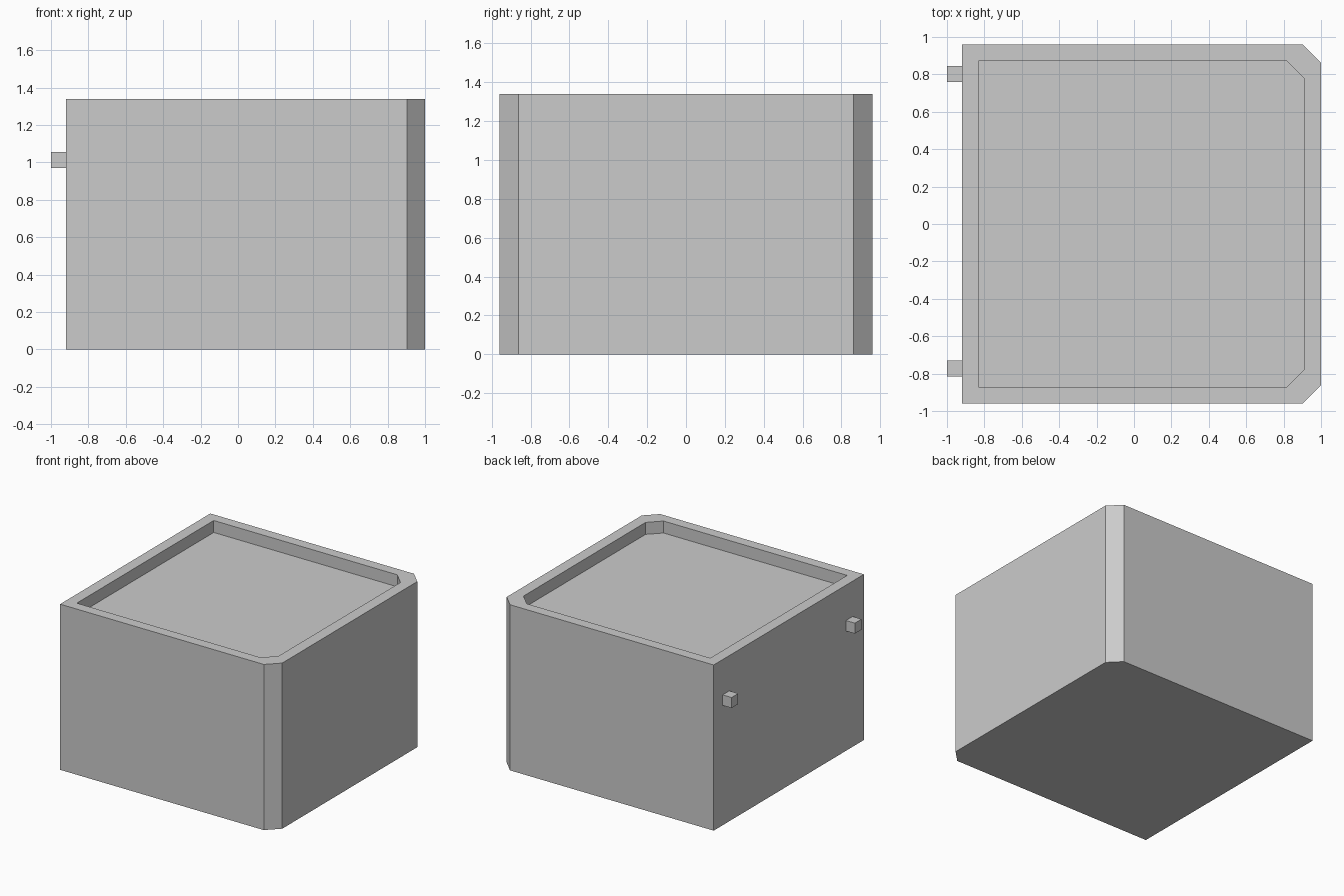
import bpy
import bmesh

if "Cube" in bpy.data.objects:
    bpy.data.objects.remove(bpy.data.objects["Cube"], do_unlink=True)

HEIGHT, FLOOR = 1.34, 1.243

grey = bpy.data.materials.new("plain_grey")
grey.use_nodes = True
colour = (0.6, 0.6, 0.6, 1.0)
grey.diffuse_color = colour
grey.node_tree.nodes["Principled BSDF"].inputs["Base Color"].default_value = colour


def outline(left, right, half_depth, cut):
    """Rectangle with its two +x corners cut off."""
    return [(left, -half_depth), (right - cut, -half_depth), (right, cut - half_depth),
            (right, half_depth - cut), (right - cut, half_depth), (left, half_depth)]


def finish(bm, name):
    bmesh.ops.recalc_face_normals(bm, faces=bm.faces)
    mesh = bpy.data.meshes.new(name)
    bm.to_mesh(mesh)
    bm.free()
    mesh.materials.append(grey)
    obj = bpy.data.objects.new(name, mesh)
    bpy.context.collection.objects.link(obj)
    return obj


# Box body: outer wall, flat rim, recess wall, with base and recess floor as caps
outer = outline(-0.92, 1.0, 0.96, 0.097)
inner = outline(-0.83, 0.908, 0.875, 0.095)
bm = bmesh.new()
loops = [[bm.verts.new((x, y, z)) for x, y in points]
         for points, z in ((outer, 0), (outer, HEIGHT), (inner, HEIGHT), (inner, FLOOR))]
for lower, upper in zip(loops, loops[1:]):
    for i in range(len(lower)):
        j = (i + 1) % len(lower)
        bm.faces.new((lower[i], lower[j], upper[j], upper[i]))
bm.faces.new(loops[0])
bm.faces.new(loops[-1])
finish(bm, "box_body")

# Two small pegs on the right side
for name, y in (("front_peg", -0.772), ("back_peg", 0.803)):
    bm = bmesh.new()
    bmesh.ops.create_cube(bm, size=1)
    peg = finish(bm, name)
    peg.scale = (0.08, 0.085, 0.085)
    peg.location = (-0.96, y, 1.012)
